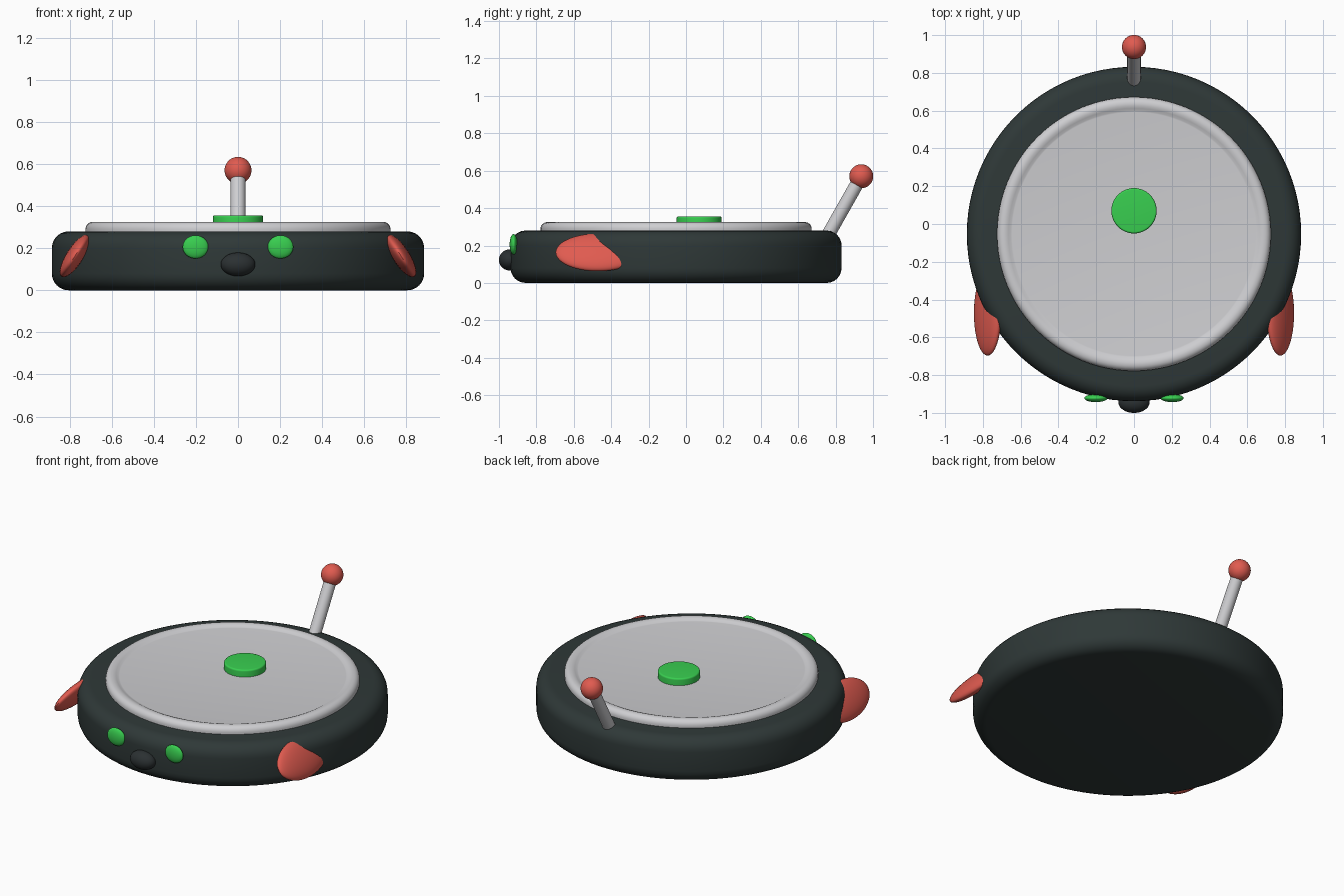
import bpy, math
from mathutils import Vector, Matrix

if "Cube" in bpy.data.objects:
    bpy.data.objects.remove(bpy.data.objects["Cube"], do_unlink=True)


def material(name, rgb):
    m = bpy.data.materials.new(name)
    m.use_nodes = True
    m.diffuse_color = (*rgb, 1)
    m.node_tree.nodes["Principled BSDF"].inputs["Base Color"].default_value = (*rgb, 1)
    return m


CHARCOAL = material("charcoal", (0.028, 0.040, 0.039))
BLACK = material("nose black", (0.024, 0.030, 0.032))
SILVER = material("silver", (0.62, 0.62, 0.64))
RED = material("coral red", (0.75, 0.105, 0.08))
GREEN = material("green", (0.04, 0.62, 0.08))
CENTRE_Y = -0.053


def finish(ob, name, mat, angle=40):
    ob.name = name
    ob.data.materials.append(mat)
    bpy.ops.object.select_all(action='DESELECT')
    ob.select_set(True)
    bpy.context.view_layer.objects.active = ob
    bpy.ops.object.shade_smooth_by_angle(angle=math.radians(angle))
    return ob


def corner(r, z, size, start):
    """Quarter-round profile points about (r, z), sweeping a quarter turn down."""
    return [(r + size * math.cos(a), z + size * math.sin(a))
            for a in (math.radians(start - 15 * i) for i in range(7))]


def lathe(name, profile, centre, mat, sides=96):
    """Spin a (radius, height) profile; zero radii become poles."""
    verts, rings, faces = [], [], []
    for r, z in profile:
        n = sides if r > 0 else 1
        rings.append([len(verts) + i for i in range(n)])
        for i in range(n):
            a = 2 * math.pi * i / sides
            verts.append((r * math.cos(a), r * math.sin(a), z))
    for upper, lower in zip(rings, rings[1:]):
        for i in range(sides):
            j = (i + 1) % sides
            quad = [upper[i % len(upper)], lower[i % len(lower)],
                    lower[j % len(lower)], upper[j % len(upper)]]
            faces.append(list(dict.fromkeys(quad)))
    mesh = bpy.data.meshes.new(name)
    mesh.from_pydata(verts, [], faces)
    ob = bpy.data.objects.new(name, mesh)
    bpy.context.collection.objects.link(ob)
    ob.location = centre
    return finish(ob, name, mat)


def ellipsoid(name, centre, radii, mat, turn=Matrix()):
    bpy.ops.mesh.primitive_uv_sphere_add(segments=40, ring_count=24)
    ob = bpy.context.object
    ob.data.transform(turn @ Matrix.Diagonal((*radii, 1)))
    ob.location = centre
    return finish(ob, name, mat)


# Round body with soft edges
lathe("body", [(0, 0.28)] + corner(0.805, 0.2, 0.08, 90)
      + corner(0.805, 0.08, 0.08, 0) + [(0, 0)], (0, CENTRE_Y, 0), CHARCOAL)

# Top plate: shallow dish inside a rounded rim
lathe("top_plate", [(0, 0.312), (0.645, 0.312), (0.652, 0.313), (0.665, 0.32), (0.68, 0.325)]
      + corner(0.69, 0.29, 0.035, 90) + [(0.725, 0.27), (0, 0.27)],
      (0, CENTRE_Y, 0), SILVER)

# Button
lathe("button", [(0, 0.356)] + corner(0.11, 0.346, 0.01, 90)
      + [(0.12, 0.3), (0, 0.3)], (0, 0.07, 0), GREEN, 64)

# Antenna leaning backwards
base, tip = Vector((0, 0.765, 0.24)), Vector((0, 0.937, 0.57))
base.y = 0.75
bpy.ops.mesh.primitive_cylinder_add(vertices=32, radius=0.036, depth=(tip - base).length,
                                    location=(base + tip) / 2)
rod = bpy.context.object
rod.rotation_euler = (tip - base).to_track_quat('Z', 'Y').to_euler()
finish(rod, "antenna_rod", SILVER)
ellipsoid("antenna_ball", tip, (0.064, 0.064, 0.064), RED)

# Face
ellipsoid("nose", (0, -0.945, 0.123), (0.082, 0.055, 0.056), BLACK)
for side, label in ((1, "left"), (-1, "right")):
    ellipsoid(label + "_eye", (side * 0.202, -0.922, 0.206), (0.061, 0.021, 0.055), GREEN)
    ellipsoid(label + "_ear", (side * 0.775, -0.472, 0.163), (0.041, 0.225, 0.117), RED,
              Matrix.Rotation(side * math.radians(-33), 4, 'Y'))
